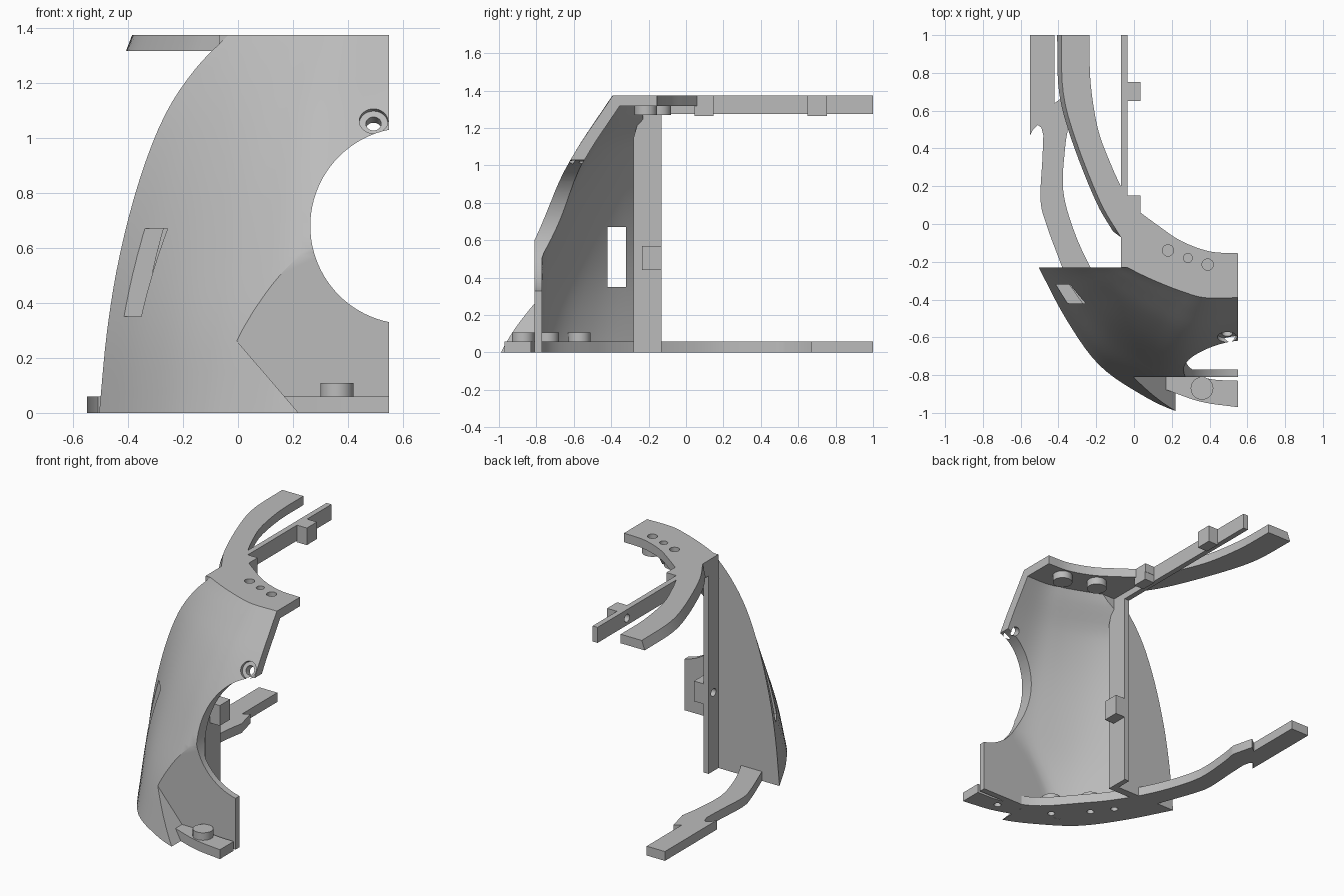
import bpy, bmesh, math

cube = bpy.data.objects.get("Cube")
if cube:
    bpy.data.objects.remove(cube, do_unlink=True)

GREY = (0.5, 0.5, 0.5, 1)
mat = bpy.data.materials.new("plain_grey")
mat.use_nodes = True
mat.diffuse_color = GREY
mat.node_tree.nodes["Principled BSDF"].inputs["Base Color"].default_value = GREY


def smooth(pts, n=6):
    """Catmull-Rom curve through tuples of any size."""
    out = []
    for i in range(len(pts) - 1):
        p1, p2 = pts[i], pts[i + 1]
        p0 = pts[i - 1] if i else [2 * a - b for a, b in zip(p1, p2)]
        p3 = pts[i + 2] if i + 2 < len(pts) else [2 * b - a for a, b in zip(p1, p2)]
        for k in range(n):
            t = k / n
            out.append(tuple(
                0.5 * (2 * b + (c - a) * t + (2 * a - 5 * b + 4 * c - d) * t * t
                       + (3 * b - a - 3 * c + d) * t ** 3)
                for a, b, c, d in zip(p0, p1, p2, p3)))
    return out + [tuple(pts[-1])]


def loft(name, rings):
    """Closed solid through rings of equal length."""
    bm = bmesh.new()
    vs = [[bm.verts.new(p) for p in r] for r in rings]
    n = len(vs[0])
    for a, b in zip(vs, vs[1:]):
        for i in range(n):
            j = (i + 1) % n
            bm.faces.new((a[i], a[j], b[j], b[i]))
    bm.faces.new(vs[0])
    bm.faces.new(vs[-1])
    bmesh.ops.recalc_face_normals(bm, faces=bm.faces)
    me = bpy.data.meshes.new(name)
    bm.to_mesh(me)
    bm.free()
    me.materials.append(mat)
    ob = bpy.data.objects.new(name, me)
    bpy.context.collection.objects.link(ob)
    return ob


def prism(name, pts, lo, hi, axis="z"):
    place = {"x": lambda a, b, c: (c, a, b),
             "y": lambda a, b, c: (a, c, b),
             "z": lambda a, b, c: (a, b, c)}[axis]
    return loft(name, [[place(a, b, c) for a, b in pts] for c in (lo, hi)])


def box(name, x0, x1, y0, y1, z0, z1):
    return prism(name, [(x0, y0), (x1, y0), (x1, y1), (x0, y1)], z0, z1)


def rod(name, a, b, r, lo, hi, axis="z", n=32):
    ring = [(a + r * math.cos(math.tau * i / n), b + r * math.sin(math.tau * i / n))
            for i in range(n)]
    return prism(name, ring, lo, hi, axis)


def screw_cutter(name, r, depth):
    """Rod square to the sloping front, sunk to the given depth."""
    ob = rod(name, 0, 0, r, -.1, depth, "y")
    ob.location = (.493, -.6, 1.062)
    ob.rotation_euler.x = math.radians(-28)
    return ob


def cut(ob, cutters):
    bpy.context.view_layer.update()
    for c in cutters:
        m = ob.modifiers.new("cut", "BOOLEAN")
        m.operation, m.solver, m.object = "DIFFERENCE", "EXACT", c
        c.hide_render = True
        bpy.context.view_layer.objects.active = ob
        bpy.ops.object.modifier_apply(modifier=m.name)
    for c in cutters:
        bpy.data.objects.remove(c, do_unlink=True)


# Curved shell: height, side edge x, front edge y
levels = smooth([(0, -.505, -1.07), (.3, -.476, -.98), (.575, -.43, -.85),
                 (.855, -.356, -.715), (1.085, -.265, -.585),
                 (1.25, -.156, -.475), (1.375, -.035, -.39)], 4)
steps = (0, .14, .3, .5, .7, 1)
low_bulge = (0, .33, .61, .79, .91, 1)
high_bulge = (0, .26, .52, .8, 1, 1)


def section(z, x0, y0, x1, y1):
    k = z / 1.375
    return smooth([(x0 + (x1 - x0) * t, y0 + (y1 - y0) * (a + (b - a) * k))
                   for t, a, b in zip(steps, low_bulge, high_bulge)], 5)


outer, inner = [], []
for i, (z, side, front) in enumerate(levels):
    ring = section(z, side, -.23, .55, front) + [(.55, -.23)]
    outer.append([(x, y, z) for x, y in ring])
    back = -.28 + .5 * max(0, z - 1.12)
    ring = section(z, min(side + .1, -.04), back, .6, front + .075)
    ring = [(x, max(y, -.77)) for x, y in ring] + [(.6, .1), (-.035, .1), (-.035, back)]
    zc = -.05 if i == 0 else 1.43 if i == len(levels) - 1 else z
    inner.append([(x, y, zc) for x, y in ring])

shell = loft("curved_shell", outer)
cut(shell, [
    # flat front panel with slanted lower wedge
    prism("panel_cutter", [(.306, -.1), (-.02, .28), (-.1, .3), (-.1, 1), (.7, 1), (.7, -.1)],
          -1.3, -.81, "y"),
    loft("hollow_cutter", inner),
    rod("round_opening_cutter", .62, .68, .357, -1.3, .1, "y", 96),
    box("slot_cutter", -.7, -.1, -.42, -.32, .35, .67),
    screw_cutter("recess_cutter", .052, .022),
    screw_cutter("screw_hole_cutter", .028, .15),
])

# Base: front lip, inner floor and rear arm in one outline
arm_outer = smooth([(-.48, .47), (-.485, .34), (-.495, .13), (-.465, 0), (-.38, -.23)])
floor_outer = [(-.48, -.24), (-.34, -.5), (-.2, -.7), (-.06, -.82)]
lip = smooth([(.15, -.87), (.35, -.94), (.55, -.97)])
floor_inner = smooth([(.55, -.83), (.4, -.82), (.25, -.77), (.13, -.69), (-.02, -.52),
                      (-.12, -.4), (-.23, -.23), (-.32, -.03), (-.375, .18),
                      (-.365, .4), (-.345, .53)])
hook = [(-.38, .67), (-.42, .64), (-.42, 1), (-.55, 1), (-.55, .47),
        (-.535, .5), (-.51, .525), (-.49, .51)]
base = prism("base_rail", arm_outer + floor_outer + lip + floor_inner + hook, 0, .06)
pegs = [(.36, -.87), (.04, -.74), (-.13, -.57)]
cut(base, [rod("base_hole_cutter", x, y, .022, -.1, .05)
           for x, y in pegs + [(.2, -.82), (-.22, -.45)]])
for x, y in pegs:
    rod("base_peg", x, y, .06, .055, .108)

# Top plate with curved rear arm, its outer side sloping outwards below
brow = section(1.375, -.035, -.23, .55, -.39)
back_edge = smooth([(.55, -.155), (.4, -.145), (.25, -.09), (.13, -.01), (.035, .06)])
rear_inner = smooth([(-.07, .2), (-.12, .31), (-.19, .5), (-.23, .75), (-.235, 1)])
rear_outer = smooth([(-.385, 1), (-.375, .7), (-.31, .45), (-.18, .12), (-.07, -.07)])
outline = (brow + back_edge + [(.035, .15), (-.035, .15), (-.035, .2)]
           + rear_inner + rear_outer + [(-.07, -.23)])
plate = prism("top_plate", outline, 1.317, 1.375)
first = len(outline) - 1 - len(rear_outer)
for v in plate.data.vertices[first:first + len(rear_outer) - 1]:
    v.co.x -= .022
cut(plate, [rod("top_hole_cutter", x, y, r, 1.335, 1.4)
            for x, y, r in ((.18, -.14, .03), (.285, -.18, .024), (.39, -.215, .03))])
for x, y in ((.18, -.14), (.39, -.215)):
    rod("top_boss", x, y, .06, 1.27, 1.33)

# Straight rear bar and upright flange, each with a hole and square blocks
bar = box("rear_bar", -.07, -.035, -.13, 1, 1.275, 1.375)
cut(bar, [rod("bar_hole_cutter", .7, 1.32, .025, -.1, 0, "x")])
flange = prism("upright_flange", [(-.28, 0), (-.13, 0), (-.13, 1.32), (-.23, 1.32), (-.28, 1.15)],
               -.07, -.035, "x")
cut(flange, [rod("flange_hole_cutter", -.18, .505, .025, -.1, 0, "x")])
for y in (.045, .65):
    box("bar_block", -.037, .035, y, y + .103, 1.265, 1.375)
box("flange_block", -.037, .035, -.235, -.13, .44, .57)

# Shading
bpy.ops.object.select_all(action="DESELECT")
for ob in bpy.context.scene.objects:
    if ob.type == "MESH":
        ob.select_set(True)
        bpy.context.view_layer.objects.active = ob
bpy.ops.object.shade_smooth_by_angle(angle=math.radians(30))
